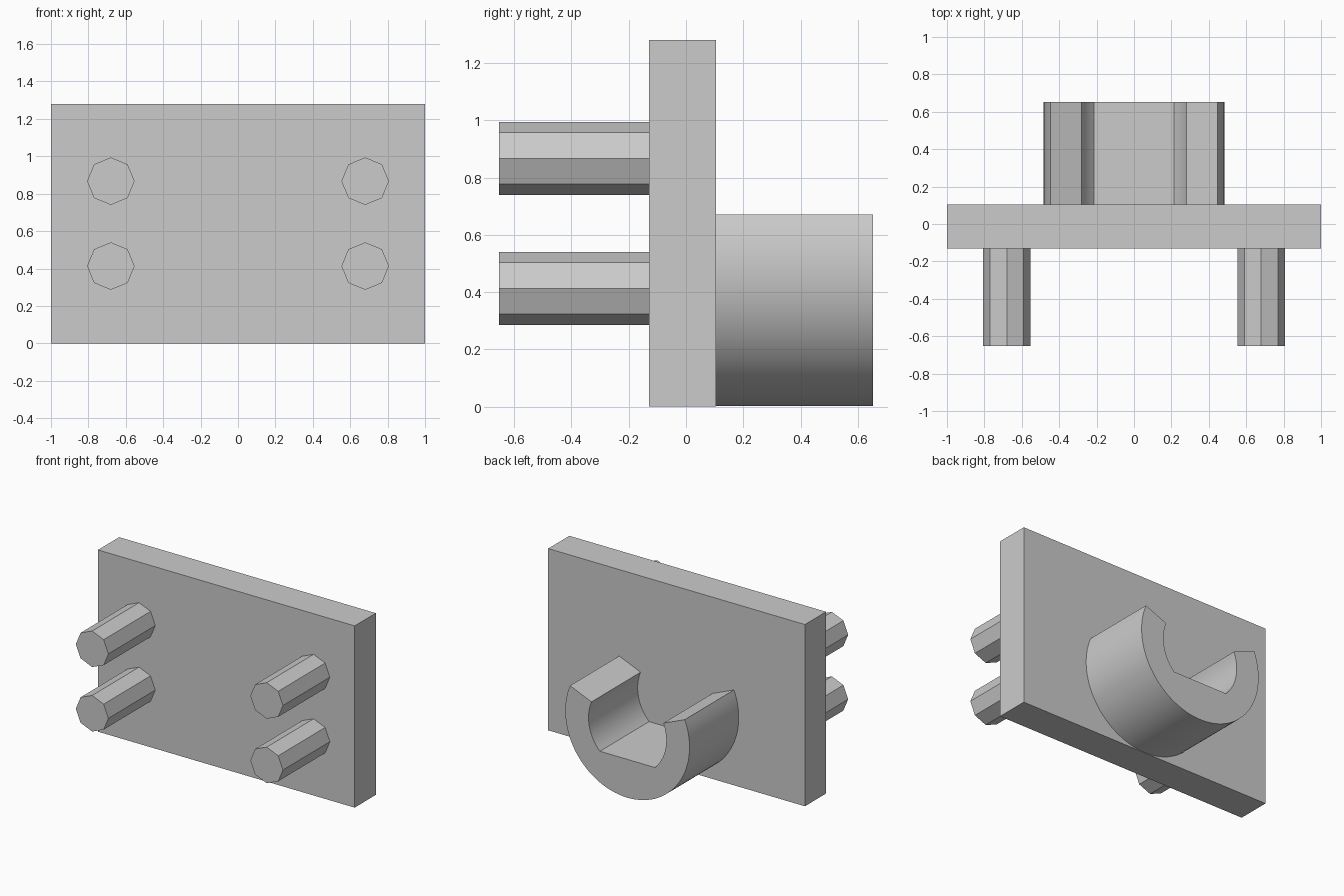
import bpy
import bmesh
from math import radians, sin, cos, pi

cube = bpy.data.objects.get("Cube")
if cube:
    bpy.data.objects.remove(cube, do_unlink=True)

GREY = (0.6, 0.6, 0.6, 1)
mat = bpy.data.materials.new("plain grey")
mat.use_nodes = True
mat.diffuse_color = GREY
mat.node_tree.nodes["Principled BSDF"].inputs["Base Color"].default_value = GREY


def extrude_profile(name, points, y0, y1):
    """Make a solid from an (x, z) outline, extruded from y0 to y1."""
    bm = bmesh.new()
    face = bm.faces.new([bm.verts.new((x, y0, z)) for x, z in points])
    out = bmesh.ops.extrude_face_region(bm, geom=[face])
    moved = [v for v in out["geom"] if isinstance(v, bmesh.types.BMVert)]
    bmesh.ops.translate(bm, verts=moved, vec=(0, y1 - y0, 0))
    bmesh.ops.recalc_face_normals(bm, faces=bm.faces)
    mesh = bpy.data.meshes.new(name)
    bm.to_mesh(mesh)
    bm.free()
    mesh.materials.append(mat)
    obj = bpy.data.objects.new(name, mesh)
    bpy.context.collection.objects.link(obj)
    return obj


def arc(cx, cz, r, start, end, steps):
    """Points on an arc, angles in degrees."""
    angles = [radians(start + (end - start) * i / steps) for i in range(steps + 1)]
    return [(cx + r * cos(a), cz + r * sin(a)) for a in angles]


FRONT, BACK = -0.13, 0.105

# Upright plate
extrude_profile("plate", [(-1, 0), (1, 0), (1, 1.28), (-1, 1.28)], FRONT, BACK)

# Four octagonal pegs on the front
for side, x in (("right", -0.68), ("left", 0.68)):
    for level, z in (("lower", 0.413), ("upper", 0.867)):
        outline = arc(x, z, 0.127, 0, 315, 7)
        extrude_profile(f"{level}_{side}_peg", outline, -0.652, FRONT)

# Open cradle on the back: round outside, radial tips, flat floor inside
CENTRE = 0.486
outline = arc(0, CENTRE, 0.484, -202.5, 22.5, 60)
outline += arc(0, CENTRE, 0.303, 22.5, -45, 18)
outline += arc(0, CENTRE, 0.303, -135, -202.5, 18)
cradle = extrude_profile("cradle", outline, BACK, 0.652)

# Smooth the curved walls, keep the edges sharp
bpy.ops.object.select_all(action="DESELECT")
cradle.select_set(True)
bpy.context.view_layer.objects.active = cradle
bpy.ops.object.shade_smooth_by_angle(angle=pi / 6)
